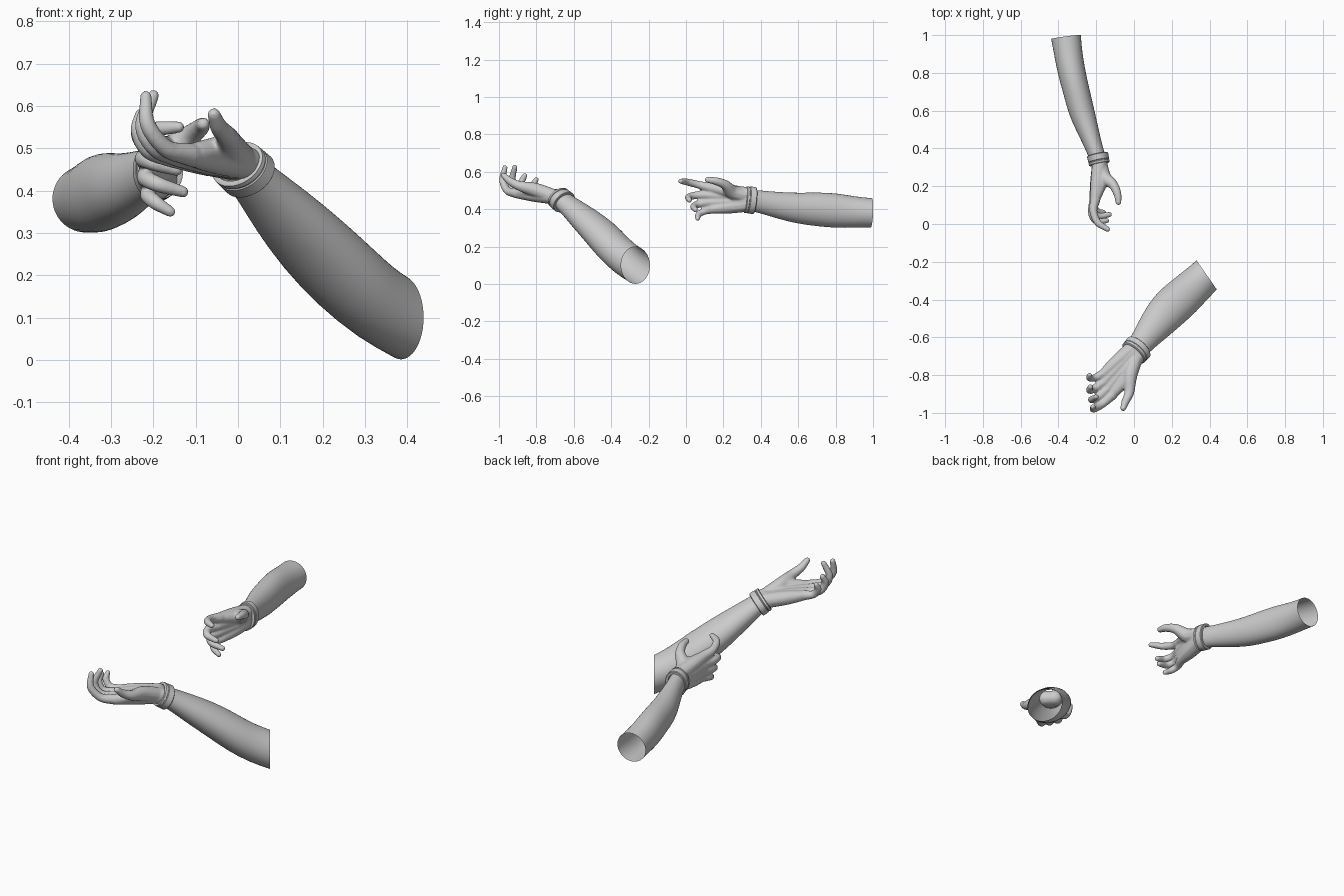
import bpy, bmesh, math
from mathutils import Vector as V

if "Cube" in bpy.data.objects:
    bpy.data.objects.remove(bpy.data.objects["Cube"])


def spline(points, steps):
    """Catmull-Rom through rows of numbers (position and radius together)."""
    P = [V(p) for p in points]
    P = [2 * P[0] - P[1]] + P + [2 * P[-1] - P[-2]]
    out = []
    for i in range(1, len(P) - 2):
        a, b, c, d = P[i - 1:i + 3]
        for k in range(steps):
            t = k / steps
            out.append(0.5 * (2 * b + (c - a) * t + (2 * a - 5 * b + 4 * c - d) * t * t
                              + (3 * b - a - 3 * c + d) * t ** 3))
    return out + [P[-2]]


def new_object(name, bm):
    me = bpy.data.meshes.new(name)
    bm.to_mesh(me)
    bm.free()
    ob = bpy.data.objects.new(name, me)
    bpy.context.collection.objects.link(ob)
    return ob


def loft(name, rings, width, closed=False, n=24):
    """Skin elliptical rings (center, tangent, half width, half depth)."""
    bm = bmesh.new()
    loops = []
    for c, t, a, b in rings:
        t = V(t).normalized()
        w = (V(width) - t * V(width).dot(t)).normalized()
        h = t.cross(w)
        loops.append([bm.verts.new(V(c) + w * a * math.cos(u) + h * b * math.sin(u))
                      for u in (2 * math.pi * k / n for k in range(n))])
    pairs = list(zip(loops, loops[1:])) + ([(loops[-1], loops[0])] if closed else [])
    for p, q in pairs:
        for k in range(n):
            j = (k + 1) % n
            bm.faces.new((p[k], p[j], q[j], q[k]))
    bmesh.ops.recalc_face_normals(bm, faces=bm.faces)
    for f in bm.faces:
        f.smooth = True
    return new_object(name, bm)


def forearm(name, rings, width, end_tangent=None):
    """Open tube from elbow to wrist."""
    cs = [V(r[:3]) for r in rings]
    full = []
    for i, r in enumerate(rings):
        t = cs[min(i + 1, len(cs) - 1)] - cs[max(i - 1, 0)]
        if end_tangent:                       # swing the cut end towards its own plane
            blend = max(0, 1 - i / 2)
            t = t.normalized().lerp(V(end_tangent).normalized(), blend)
        full.append((cs[i], t, r[3], r[4]))
    ob = loft(name, full, width)
    ob.modifiers.new("Smooth surface", 'SUBSURF').levels = 1
    ob.modifiers[-1].render_levels = 1


def bracelet(name, center, axis, width, a, b):
    """Solid band with a small groove near the hand side."""
    axis = V(axis).normalized()
    prof = [(-.027, -.012), (-.027, 0), (-.024, .003), (.006, .002), (.008, -.001),
            (.011, -.001), (.013, .002), (.024, .001), (.026, -.002), (.026, -.012)]
    rings = [(V(center) + axis * s, axis, a + r, b + r) for s, r in prof]
    ob = loft(name, rings, width, closed=True, n=40)
    bpy.ops.object.select_all(action='DESELECT')
    ob.select_set(True)
    bpy.context.view_layer.objects.active = ob
    bpy.ops.object.shade_smooth_by_angle(angle=math.radians(40))


def hand(name, wrist, width, fingers, thumb):
    """Bones as sphere chains, fused by a voxel remesh and softened."""
    wrist, width = V(wrist), V(width).normalized()
    chains = []
    for i, f in enumerate(fingers):
        s = 0.92 if i == 3 else 1.0
        root = wrist + width * (.026, .009, -.009, -.026)[i]
        mid = root.lerp(V(f[0]), .55)
        chains.append([(*root, .041), (*mid, .037), (*f[0], .028 * s)])
        radii = (.028, .0215, .0195, .0145)
        chains.append([(*p, r * s) for p, r in zip(f, radii)])
    root = wrist + width * .018
    chains.append([(*p, r) for p, r in zip([root] + thumb, (.04, .039, .027, .0215, .016))])
    # web of flesh between thumb and index
    a, b = V(thumb[0]), V(fingers[0][0])
    chains.append([(*a.lerp(b, .1), .034), (*a.lerp(b, .8), .028)])

    bm = bmesh.new()
    unit = bmesh.new()
    bmesh.ops.create_icosphere(unit, subdivisions=2, radius=1)
    shape = [v.co.copy() for v in unit.verts]
    tris = [[v.index for v in f.verts] for f in unit.faces]
    unit.free()
    for ch in chains:
        for p in spline(ch, 12):
            vs = [bm.verts.new(V(p[:3]) + c * p[3]) for c in shape]
            for t in tris:
                bm.faces.new([vs[k] for k in t])
    ob = new_object(name, bm)
    m = ob.modifiers.new("Fuse", 'REMESH')
    m.mode, m.voxel_size, m.use_smooth_shade = 'VOXEL', .005, True
    m = ob.modifiers.new("Soften", 'SMOOTH')
    m.factor, m.iterations = .5, 6


# Front arm: palm up, reaching forward
wa = (.70, -.71, 0)
forearm("front_forearm", [
    (.385, -.27, .10, .095, .10), (.325, -.325, .135, .098, .095),
    (.26, -.385, .19, .107, .09), (.18, -.455, .27, .108, .084),
    (.11, -.54, .345, .09, .072), (.055, -.61, .405, .07, .057),
    (.012, -.665, .45, .06, .048)], wa, end_tangent=(-.82, -.57, 0))
bracelet("front_bracelet", (.012, -.668, .45), (-.55, -.62, .5), wa, .074, .06)
hand("front_hand", (.0, -.685, .465), wa, [
    [(-.115, -.905, .485), (-.17, -.955, .50), (-.213, -.98, .555), (-.218, -.968, .622)],
    [(-.14, -.875, .482), (-.195, -.92, .50), (-.225, -.93, .555), (-.20, -.915, .625)],
    [(-.158, -.837, .482), (-.21, -.872, .495), (-.235, -.88, .54), (-.23, -.862, .58)],
    [(-.165, -.795, .485), (-.21, -.815, .495), (-.236, -.815, .53), (-.235, -.80, .56)]],
    [(-.02, -.80, .502), (-.025, -.89, .525), (-.045, -.94, .55), (-.057, -.975, .58)])

# Rear arm: thumb up, palm sideways, pointing
wb = (0, 0, 1)
forearm("rear_forearm", [
    (-.36, .99, .38, .08, .08), (-.348, .9, .384, .084, .075),
    (-.33, .8, .393, .094, .074), (-.304, .7, .40, .091, .07),
    (-.28, .6, .405, .083, .07), (-.245, .5, .42, .072, .058),
    (-.21, .4, .44, .06, .045), (-.187, .335, .45, .057, .043)], wb)
bracelet("rear_bracelet", (-.188, .342, .449), (.2, -.97, .1), wb, .07, .054)
hand("rear_hand", (-.182, .325, .452), wb, [
    [(-.205, .13, .515), (-.215, .07, .53), (-.192, .008, .545), (-.14, -.028, .55)],
    [(-.21, .125, .475), (-.223, .06, .475), (-.198, .015, .465), (-.145, .018, .448)],
    [(-.208, .135, .437), (-.218, .075, .43), (-.19, .042, .415), (-.13, .05, .397)],
    [(-.198, .15, .402), (-.213, .10, .39), (-.195, .068, .372), (-.16, .062, .35)]],
    [(-.16, .25, .49), (-.112, .21, .53), (-.088, .16, .55), (-.082, .115, .557)])
